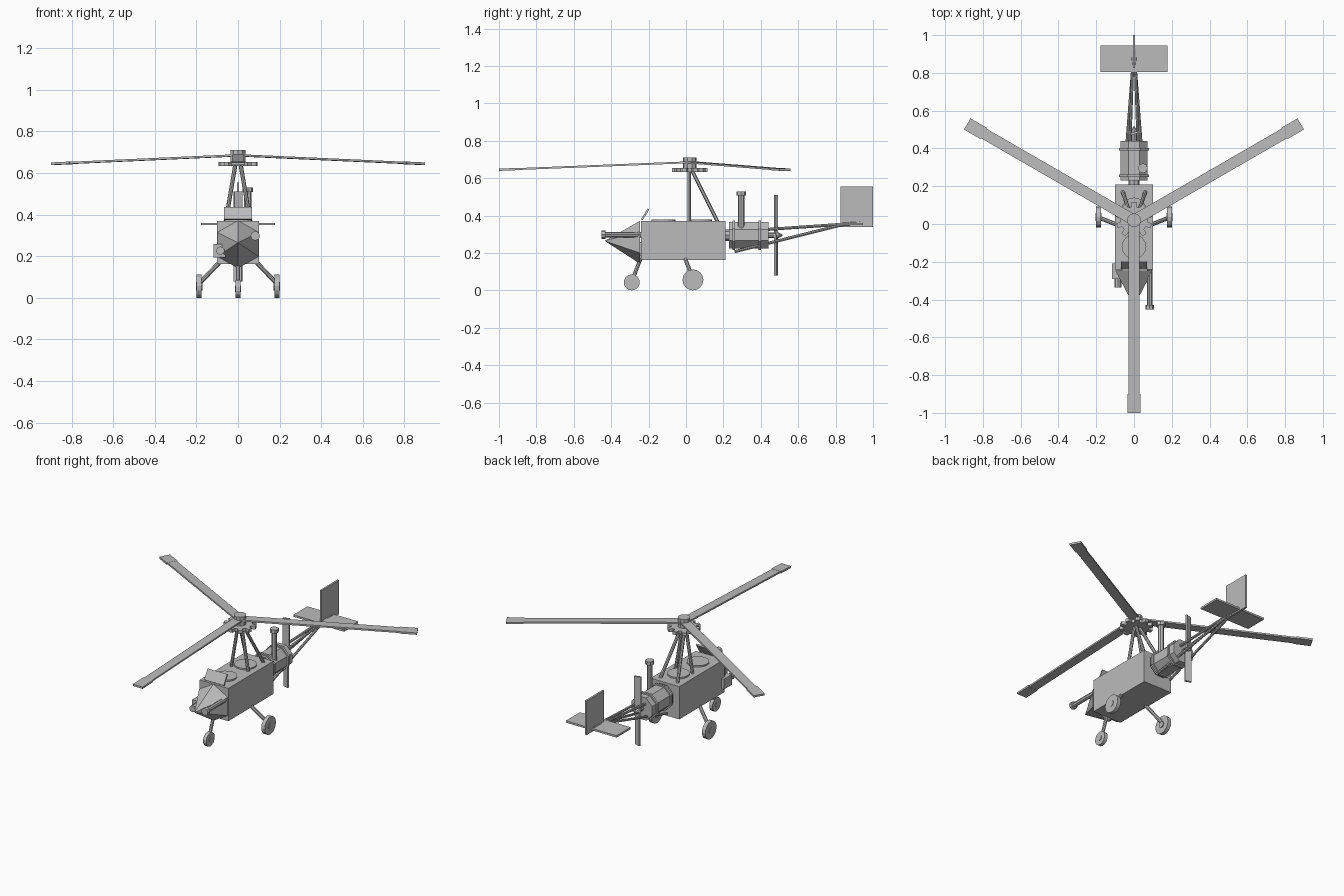
import bpy, bmesh, math
from mathutils import Vector, Matrix

if "Cube" in bpy.data.objects:
    bpy.data.objects.remove(bpy.data.objects["Cube"])

grey = bpy.data.materials.new("plain grey")
grey.diffuse_color = (0.5, 0.5, 0.5, 1)
grey.use_nodes = True
grey.node_tree.nodes["Principled BSDF"].inputs["Base Color"].default_value = grey.diffuse_color


def finish(name, bm, matrix=Matrix()):
    bmesh.ops.transform(bm, matrix=matrix, verts=bm.verts)
    bmesh.ops.recalc_face_normals(bm, faces=bm.faces)
    mesh = bpy.data.meshes.new(name)
    bm.to_mesh(mesh)
    bm.free()
    mesh.materials.append(grey)
    ob = bpy.data.objects.new(name, mesh)
    bpy.context.collection.objects.link(ob)
    return ob


def box(name, lo, hi, matrix=Matrix()):
    lo, hi = Vector(lo), Vector(hi)
    bm = bmesh.new()
    bmesh.ops.create_cube(bm, size=1)
    place = Matrix.Translation((lo + hi) / 2) @ Matrix.Diagonal((*(hi - lo), 1))
    return finish(name, bm, matrix @ place)


def rod(name, a, b, r, sides=8, r2=None, turn=0.0):
    """Cylinder or cone running from a to b."""
    a, b = Vector(a), Vector(b)
    bm = bmesh.new()
    bmesh.ops.create_cone(bm, cap_ends=True, segments=sides, radius1=r,
                          radius2=r if r2 is None else r2, depth=(b - a).length)
    rot = (b - a).to_track_quat('Z', 'Y').to_matrix().to_4x4()
    return finish(name, bm, Matrix.Translation((a + b) / 2) @ rot @ Matrix.Rotation(turn, 4, 'Z'))


# Fuselage and hexagonal pointed nose
box("fuselage", (-0.1, -0.24, 0.163), (0.1, 0.21, 0.37))
bm = bmesh.new()
ring = [bm.verts.new((0.115 * math.sin(i * math.pi / 3), -0.245,
                      0.257 + 0.115 * math.cos(i * math.pi / 3))) for i in range(6)]
tip = bm.verts.new((0, -0.435, 0.265))
bm.faces.new(ring)
for i in range(6):
    bm.faces.new((ring[i], ring[(i + 1) % 6], tip))
finish("nose", bm)

# Cockpit discs and windscreen
for name, y in (("front_cockpit", -0.12), ("rear_cockpit", 0.075)):
    rod(name, (0, y, 0.365), (0, y, 0.379), 0.065, 16)
tilt = Matrix.Translation((0, -0.218, 0.407)) @ Matrix.Rotation(math.radians(-32), 4, 'X')
box("windscreen", (-0.068, -0.005, -0.035), (0.068, 0.005, 0.033), tilt)

# Nose tube on the right, lamp on the left
rod("nose_tube", (0.083, -0.22, 0.298), (0.083, -0.44, 0.298), 0.014)
rod("tube_muzzle", (0.083, -0.43, 0.298), (0.083, -0.452, 0.298), 0.023)
box("lamp_housing", (-0.117, -0.29, 0.195), (-0.06, -0.21, 0.26))
rod("lamp", (-0.085, -0.28, 0.227), (-0.085, -0.335, 0.227), 0.02, 10)

# Landing gear
for s, side in ((-1, "left"), (1, "right")):
    rod(side + "_wheel", (s * 0.176, 0.037, 0.056), (s * 0.2, 0.037, 0.056), 0.056, 16)
    rod(side + "_wheel_hub", (s * 0.171, 0.037, 0.056), (s * 0.203, 0.037, 0.056), 0.02, 8)
    rod(side + "_gear_leg", (s * 0.08, -0.008, 0.18), (s * 0.185, 0.034, 0.07), 0.011)
rod("nose_wheel", (-0.011, -0.29, 0.043), (0.011, -0.29, 0.043), 0.043, 14)
rod("nose_wheel_hub", (-0.015, -0.29, 0.043), (0.015, -0.29, 0.043), 0.016, 8)
rod("nose_gear_leg", (0, -0.235, 0.19), (0, -0.287, 0.055), 0.01)

# Rotor mast legs
for s, side in ((-1, "left"), (1, "right")):
    rod(side + "_front_mast_leg", (s * 0.06, 0.018, 0.36), (s * 0.012, 0.018, 0.645), 0.01)
    rod(side + "_rear_mast_leg", (s * 0.06, 0.17, 0.365), (s * 0.012, 0.03, 0.645), 0.01)

# Gear wheel under the rotor
bm = bmesh.new()
verts = []
teeth = 10
for i in range(teeth):
    for off, r in ((-0.32, 0.072), (-0.2, 0.096), (0.2, 0.096), (0.32, 0.072)):
        a = (i + off) * 2 * math.pi / teeth
        verts.append(bm.verts.new((r * math.sin(a), 0.02 + r * math.cos(a), 0.634)))
face = bm.faces.new(verts)
up = bmesh.ops.extrude_face_region(bm, geom=[face])
bmesh.ops.translate(bm, vec=(0, 0, 0.02),
                    verts=[v for v in up["geom"] if isinstance(v, bmesh.types.BMVert)])
finish("rotor_gear", bm)

# Rotor hub and three drooping blades
rod("rotor_hub", (0, 0.02, 0.64), (0, 0.02, 0.71), 0.037, 10)
droop = math.atan2(0.04, 1.02)
for i, deg in enumerate((-90, 30, 150)):
    m = (Matrix.Translation((0, 0.02, 0.685)) @ Matrix.Rotation(math.radians(deg), 4, 'Z')
         @ Matrix.Rotation(droop, 4, 'Y'))
    box(f"rotor_blade_{i + 1}", (0.01, -0.029, -0.005), (0.925, 0.029, 0.005), m)
    box(f"rotor_blade_tip_{i + 1}", (0.92, -0.034, -0.006), (1.02, 0.034, 0.006), m)

# Engine with bands, drive shaft and chimney
rod("engine", (0, 0.23, 0.295), (0, 0.44, 0.295), 0.077, 8, turn=math.pi / 8)
for i, y in enumerate((0.255, 0.395)):
    rod(f"engine_band_{i + 1}", (0, y - 0.007, 0.295), (0, y + 0.007, 0.295), 0.086, 8,
        turn=math.pi / 8)
rod("engine_mount", (0, 0.2, 0.295), (0, 0.24, 0.295), 0.03)
rod("chimney", (0.047, 0.295, 0.33), (0.047, 0.295, 0.515), 0.017)
rod("chimney_cap", (0.047, 0.295, 0.508), (0.047, 0.295, 0.53), 0.026)

# Pusher propeller
rod("propeller_shaft", (0, 0.43, 0.295), (0, 0.49, 0.295), 0.014)
rod("propeller_spinner", (0, 0.485, 0.295), (0, 0.515, 0.295), 0.02, 8, 0.004)
for s, name in ((1, "upper"), (-1, "lower")):
    m = Matrix.Translation((0, 0.481, 0.295)) @ Matrix.Rotation(s * 0.3, 4, 'Z')
    z = sorted((0, s * 0.216))
    box(name + "_propeller_blade", (-0.02, -0.006, z[0]), (0.02, 0.006, z[1]), m)

# Tail booms, stabiliser and fin
for s, side in ((-1, "left"), (1, "right")):
    rod(side + "_upper_boom", (s * 0.022, 0.42, 0.325), (s * 0.004, 0.93, 0.36), 0.008)
    rod(side + "_lower_boom", (s * 0.05, 0.26, 0.207), (s * 0.006, 0.84, 0.352), 0.008)
box("tailplane", (-0.177, 0.805, 0.349), (0.177, 0.945, 0.361))
box("tail_fin", (-0.006, 0.825, 0.34), (0.006, 1.0, 0.555))
